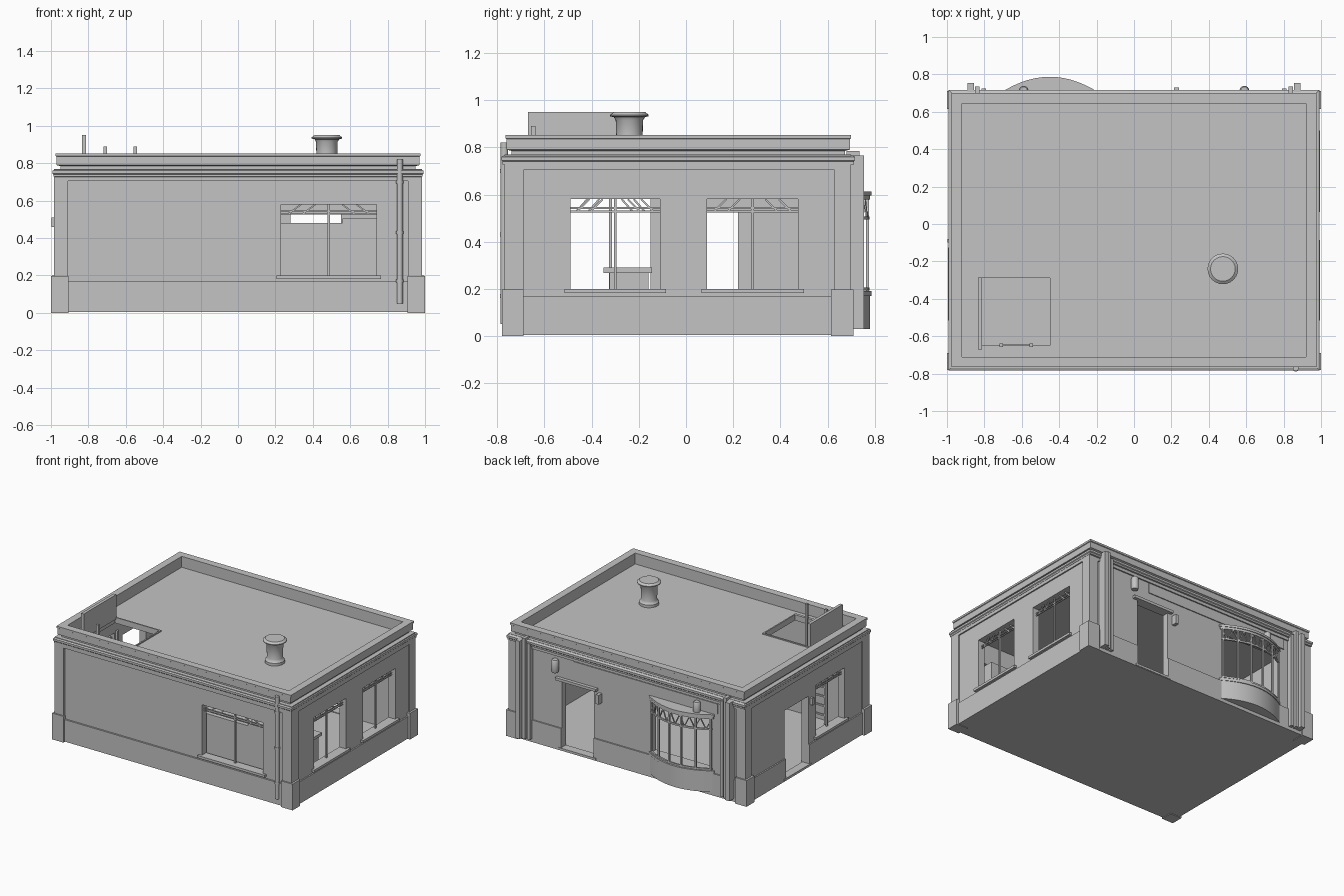
import bpy, bmesh, math
from mathutils import Vector

if "Cube" in bpy.data.objects:
    bpy.data.objects.remove(bpy.data.objects["Cube"], do_unlink=True)

grey = bpy.data.materials.new("plain_grey")
grey.use_nodes = True
grey.diffuse_color = (0.55, 0.55, 0.55, 1)
grey.node_tree.nodes["Principled BSDF"].inputs["Base Color"].default_value = grey.diffuse_color


def finish(bm, name, smooth=False):
    bmesh.ops.recalc_face_normals(bm, faces=bm.faces)
    mesh = bpy.data.meshes.new(name)
    bm.to_mesh(mesh)
    bm.free()
    mesh.materials.append(grey)
    ob = bpy.data.objects.new(name, mesh)
    bpy.context.collection.objects.link(ob)
    if smooth:
        bpy.ops.object.select_all(action='DESELECT')
        ob.select_set(True)
        bpy.context.view_layer.objects.active = ob
        bpy.ops.object.shade_smooth_by_angle(angle=math.radians(35))
    return ob


def add_box(bm, a, b):
    a, b = Vector(a), Vector(b)
    for v in bmesh.ops.create_cube(bm, size=1)["verts"]:
        v.co = Vector([(a[i] + b[i]) / 2 + v.co[i] * abs(b[i] - a[i]) for i in range(3)])


def add_bar(bm, p, q, w=0.01):
    p, q = Vector(p), Vector(q)
    turn = (q - p).to_track_quat('Z', 'Y')
    for v in bmesh.ops.create_cube(bm, size=1)["verts"]:
        v.co = (p + q) / 2 + turn @ Vector((v.co.x * w, v.co.y * w, v.co.z * (q - p).length))


def boxes(name, *pairs):
    bm = bmesh.new()
    for a, b in pairs:
        add_box(bm, a, b)
    return finish(bm, name)


def bridge(bm, loops, closed=True):
    rows = [[bm.verts.new(c) for c in loop] for loop in loops]
    for r, s in zip(rows, rows[1:] + rows[:1] if closed else rows[1:]):
        for i in range(len(r)):
            j = (i + 1) % len(r)
            bm.faces.new((r[i], r[j], s[j], s[i]))
    return rows


def lathe(name, x, y, profile, sides=24):
    bm = bmesh.new()
    ring = [2 * math.pi * i / sides for i in range(sides)]
    rows = bridge(bm, [[(x + r * math.cos(t), y + r * math.sin(t), z) for t in ring]
                       for r, z in profile], closed=False)
    bm.faces.new(rows[0])
    bm.faces.new(rows[-1])
    return finish(bm, name, smooth=True)


# Wall planes: u along the wall, d outward, z up
front = lambda u, d, z: (u, -0.757 - d, z)
back = lambda u, d, z: (u, 0.69 + d, z)
right = lambda u, d, z: (0.975 + d, u, z)
left = lambda u, d, z: (-0.975 - d, u, z)

windows = [("front_window", front, 0.23, 0.74), ("right_window_a", right, -0.49, -0.11),
           ("right_window_b", right, 0.09, 0.475), ("left_window", left, -0.49, -0.15)]
doors = [("back_door", back, 0.28, 0.55), ("left_door", left, -0.06, 0.22)]

# Wall shell with recessed panels, room, openings and roof hatch
walls = boxes("walls", ((-0.985, -0.77, 0.005), (0.985, 0.7, 0.77)))
cuts = [((-0.92, -0.705, 0.02), (0.92, 0.64, 0.735)),
        ((-0.82, -0.65, 0.7), (-0.45, -0.29, 0.9))]
for plane, lo, hi in [(front, -0.91, 0.91), (back, -0.91, 0.91),
                      (right, -0.69, 0.63), (left, -0.69, 0.63)]:
    cuts.append((plane(lo, 0, 0.17), plane(hi, 0.1, 0.705)))
for _, plane, lo, hi in windows:
    cuts.append((plane(lo, -0.1, 0.2), plane(hi, 0.1, 0.58)))
for _, plane, lo, hi in doors:
    cuts.append((plane(lo, -0.1, 0.02), plane(hi, 0.1, 0.53)))
cuts.append((back(-0.7, -0.1, 0.19), back(-0.2, 0.1, 0.58)))
for a, b in cuts:
    cutter = boxes("cutter", (a, b))
    cutter.hide_render = True
    mod = walls.modifiers.new("cut", 'BOOLEAN')
    mod.operation, mod.solver, mod.object = 'DIFFERENCE', 'EXACT', cutter
    bpy.context.view_layer.objects.active = walls
    bpy.ops.object.modifier_apply(modifier=mod.name)
    bpy.data.objects.remove(cutter, do_unlink=True)

# Corner plinths
boxes("corner_plinths", *[((sx * 1.0, y0, 0), (sx * 0.905, y1, 0.197))
                          for sx in (-1, 1) for y0, y1 in ((-0.78, -0.69), (0.615, 0.71))])

# Cornice and parapet swept around the roof edge
profile = [(-0.03, 0.725), (0.017, 0.728), (0.017, 0.74), (0.022, 0.745), (0.022, 0.76),
           (0.005, 0.768), (-0.02, 0.77), (-0.02, 0.785), (0, 0.79), (0, 0.835),
           (0.005, 0.838), (0.005, 0.852), (-0.05, 0.852), (-0.05, 0.765)]
bm = bmesh.new()
bridge(bm, [[(sx * (0.97 + d), -0.0325 + sy * (0.7275 + d), z)
             for sx, sy in ((-1, -1), (1, -1), (1, 1), (-1, 1))] for d, z in profile])
finish(bm, "cornice_and_parapet")

# Roof vent
lathe("roof_vent", 0.475, -0.24, [(0.068, 0.765), (0.068, 0.79), (0.06, 0.797), (0.055, 0.81),
      (0.058, 0.915), (0.066, 0.928), (0.082, 0.932), (0.082, 0.938), (0.066, 0.95)])

# Hatch rim, open lid and ladder
boxes("hatch_rim", ((-0.83, -0.67, 0.76), (-0.44, -0.65, 0.778)),
      ((-0.83, -0.29, 0.76), (-0.44, -0.28, 0.778)), ((-0.45, -0.65, 0.76), (-0.44, -0.29, 0.778)))
boxes("hatch_lid", ((-0.835, -0.67, 0.765), (-0.812, -0.285, 0.95)))
bm = bmesh.new()
for x in (-0.71, -0.55):
    add_bar(bm, (x, -0.648, 0.02), (x, -0.648, 0.89), 0.018)
for i in range(10):
    add_bar(bm, (-0.71, -0.648, 0.09 + i * 0.07), (-0.55, -0.648, 0.09 + i * 0.07), 0.012)
finish(bm, "hatch_ladder")

# Windows: sill, mullion, transom and slanted glazing bars
for name, plane, lo, hi in windows:
    bm = bmesh.new()
    mid, half = (lo + hi) / 2, (hi - lo) / 2
    add_box(bm, plane(lo - 0.025, -0.04, 0.182), plane(hi + 0.025, 0.02, 0.2))
    add_bar(bm, plane(mid, -0.03, 0.2), plane(mid, -0.03, 0.58), 0.012)
    for z in (0.528, 0.543):
        add_bar(bm, plane(lo, -0.03, z), plane(hi, -0.03, z), 0.007)
    for s in (-1, 1):
        for f in (0.84, 0.54):
            add_bar(bm, plane(mid + s * half * f, -0.03, 0.53),
                    plane(mid + s * half * (f - 0.26), -0.03, 0.58), 0.008)
    finish(bm, name)

# Door lintel and steps
boxes("back_door_lintel", (back(0.25, 0, 0.53), back(0.59, 0.025, 0.55)))
for name, plane, lo, hi in doors:
    boxes(name + "_step", (plane(lo - 0.02, -0.05, 0.008), plane(hi + 0.02, 0.014, 0.025)))

# Curved bay window on the back
steps = 14
centre, span = -0.45, 0.27


def arc(t, inset=0.0):
    return (centre + (span - inset) * t, 0.697 + (0.09 - inset) * (1 - t * t))


def bay_slab(name, z0, z1, inset):
    bm = bmesh.new()
    pts = [arc(-1 + 2 * i / steps, inset) for i in range(steps + 1)]
    pts += [(pts[-1][0], 0.68), (pts[0][0], 0.68)]
    rows = bridge(bm, [[(x, y, z) for x, y in pts] for z in (z0, z1)], closed=False)
    for row in rows:
        bm.faces.new(row)
    return finish(bm, name, smooth=True)


bay_slab("bay_base", 0.03, 0.17, 0.006)
bay_slab("bay_sill", 0.17, 0.19, 0)
bay_slab("bay_head", 0.578, 0.595, 0.006)
bay_slab("bay_cap", 0.595, 0.612, 0)
bm = bmesh.new()
at = lambda t, z: (*arc(t, 0.014), z)
for t in (-0.97, -0.6, -0.2, 0.2, 0.6, 0.97):
    add_bar(bm, at(t, 0.19), at(t, 0.58), 0.012)
for i in range(steps):
    t, u = -1 + 2 * i / steps, -1 + 2 * (i + 1) / steps
    for z in (0.2, 0.5):
        add_bar(bm, at(t, z), at(u, z), 0.012)
    add_bar(bm, at(t, 0.5 if i % 2 else 0.58), at(u, 0.58 if i % 2 else 0.5), 0.007)
finish(bm, "bay_glazing_bars")

# Clustered pilasters on the back corners
for side, s in (("left", -1), ("right", 1)):
    boxes(side + "_pilaster", ((s * 0.855, 0.68, 0.03), (s * 0.89, 0.755, 0.765)),
          ((s * 0.825, 0.68, 0.03), (s * 0.85, 0.735, 0.785)),
          ((s * 0.79, 0.68, 0.03), (s * 0.815, 0.725, 0.75)))

# Wall lamps, bell boxes and thin fascia panel
for side, x in (("left", -0.59), ("right", 0.59)):
    lathe(side + "_wall_lamp", x, 0.713, [(0.022, 0.59), (0.026, 0.6), (0.026, 0.675), (0.02, 0.685)], 16)
boxes("back_bell_box", (back(0.215, 0, 0.45), back(0.24, 0.04, 0.52)))
boxes("left_bell_box", (left(-0.1, 0, 0.46), left(-0.08, 0.022, 0.51)))
boxes("fascia_panel", (back(-0.75, 0, 0.625), back(0.45, 0.007, 0.7)))

# Downpipe with brackets
rings = [(0.016, 0.05)]
for z in (0.17, 0.43, 0.7):
    rings += [(0.016, z - 0.008), (0.019, z - 0.008), (0.019, z + 0.008), (0.016, z + 0.008)]
lathe("downpipe", 0.865, -0.77, rings + [(0.016, 0.82)], 12)

# Interior counter and display cabinet
boxes("counter", ((0.47, -0.325, 0.02), (0.78, -0.16, 0.268)),
      ((0.45, -0.35, 0.268), (0.8, -0.145, 0.29)))
boxes("display_cabinet", ((0.16, -0.68, 0.02), (0.56, -0.56, 0.48)),
      ((0.56, -0.68, 0.02), (0.8, -0.56, 0.505)))
